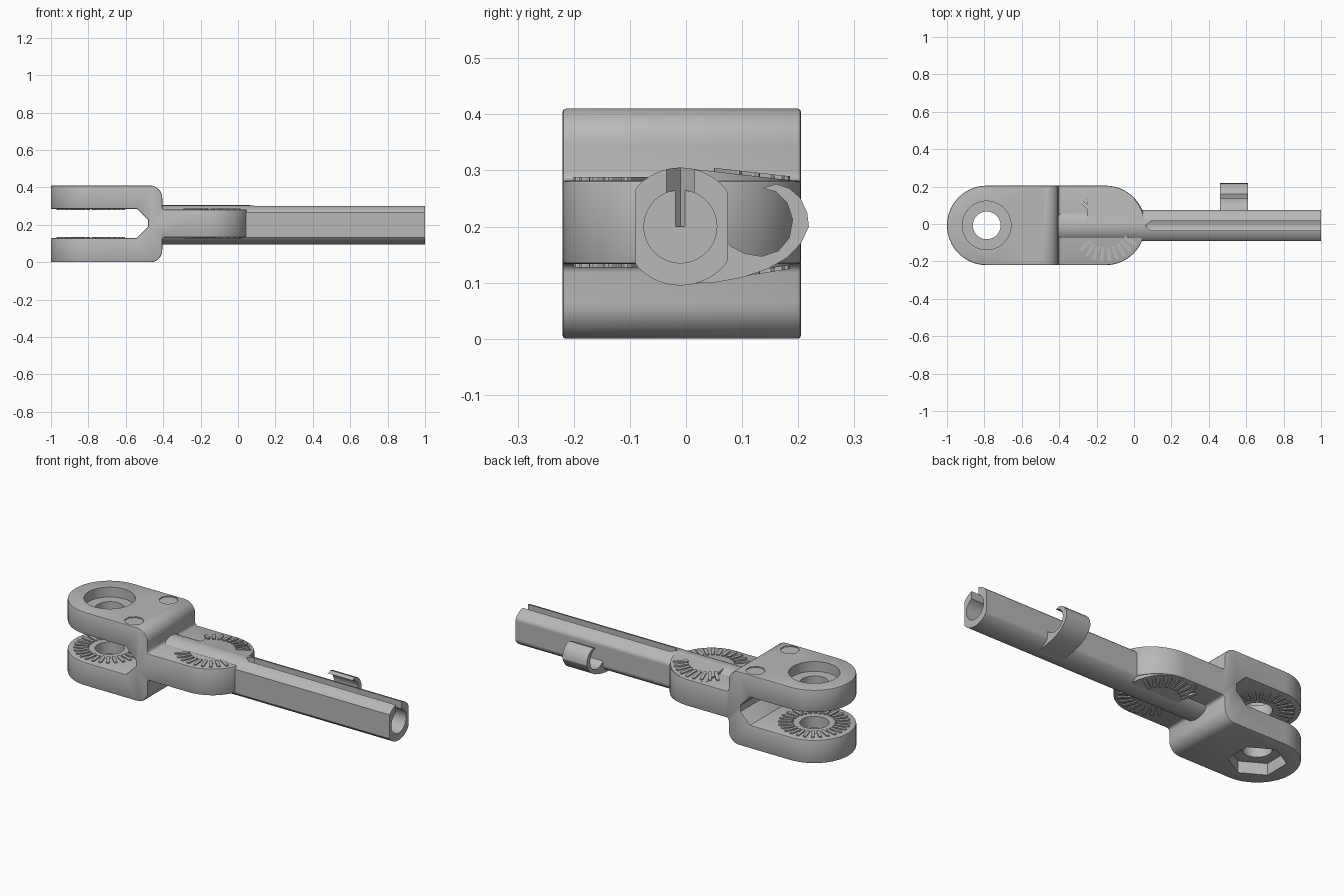
import bpy, bmesh, math
from math import cos, sin, pi, radians

if "Cube" in bpy.data.objects:
    bpy.data.objects.remove(bpy.data.objects["Cube"], do_unlink=True)

grey = bpy.data.materials.new("plain grey")
grey.use_nodes = True
grey.diffuse_color = (0.48, 0.48, 0.48, 1)
grey.node_tree.nodes["Principled BSDF"].inputs["Base Color"].default_value = grey.diffuse_color

MID_Y = -0.0075          # centre line of the fork and tongue
EYE_X, PIVOT_X = -0.7875, -0.1525
RADIUS = 0.2125
ROD_Y, ROD_Z = -0.01, 0.2


def arc(cx, cy, r, a0, a1, n):
    """Points on an arc, angles in degrees."""
    return [(cx + r * cos(radians(a0 + (a1 - a0) * i / n)),
             cy + r * sin(radians(a0 + (a1 - a0) * i / n))) for i in range(n + 1)]


def circle(cx, cy, r, n, start=0):
    return arc(cx, cy, r, start, start + 360, n)[:-1]


def stadium(x0, x1, y, r, n):
    return arc(x0, y, r, 90, 270, n) + arc(x1, y, r, -90, 90, n)


def add_prism(bm, pts, lo, hi, axis):
    """Extrude a flat outline along one axis."""
    place = {"x": lambda p, h: (h, p[0], p[1]),
             "y": lambda p, h: (p[0], h, p[1]),
             "z": lambda p, h: (p[0], p[1], h)}[axis]
    base = [bm.verts.new(place(p, lo)) for p in pts]
    top = [bm.verts.new(place(p, hi)) for p in pts]
    bm.faces.new(base)
    bm.faces.new(top)
    for i in range(len(pts)):
        j = (i + 1) % len(pts)
        bm.faces.new((base[i], base[j], top[j], top[i]))
    return base + top


def finish(name, bm):
    bmesh.ops.recalc_face_normals(bm, faces=bm.faces)
    mesh = bpy.data.meshes.new(name)
    bm.to_mesh(mesh)
    bm.free()
    mesh.materials.append(grey)
    ob = bpy.data.objects.new(name, mesh)
    bpy.context.collection.objects.link(ob)
    return ob


def prism(name, pts, lo, hi, axis):
    bm = bmesh.new()
    add_prism(bm, pts, lo, hi, axis)
    return finish(name, bm)


def select(ob):
    bpy.ops.object.select_all(action="DESELECT")
    ob.select_set(True)
    bpy.context.view_layer.objects.active = ob


def apply(ob, mod):
    select(ob)
    bpy.ops.object.modifier_apply(modifier=mod.name)


def boolean(ob, cutter, operation="DIFFERENCE"):
    mod = ob.modifiers.new("cut", "BOOLEAN")
    mod.operation, mod.solver, mod.object = operation, "EXACT", cutter
    apply(ob, mod)
    bpy.data.objects.remove(cutter, do_unlink=True)


def bevel(ob, width):
    mod = ob.modifiers.new("soft edges", "BEVEL")
    mod.width, mod.segments, mod.limit_method = width, 2, "ANGLE"
    mod.angle_limit = radians(50)
    apply(ob, mod)


def smooth(ob):
    select(ob)
    bpy.ops.object.shade_smooth_by_angle(angle=radians(30))


# Fork and tongue: side profile crossed with the rounded plan
upper = [(-1, 0.285), (-0.54, 0.285), (-0.48, 0.225)]
lower = [(-0.48, 0.19), (-0.54, 0.13), (-1, 0.13), (-1, 0)]
side = upper + lower
side += arc(-0.47, 0.065, 0.065, -90, 0, 8)
side += arc(-0.39, 0.118, 0.015, 180, 90, 4)
side += [(0.1, 0.133), (0.1, 0.282)]
side += arc(-0.39, 0.297, 0.015, 270, 180, 4)
side += arc(-0.47, 0.345, 0.065, 0, 90, 8) + [(-1, 0.41)]
body = prism("fork_and_tongue", side, -0.4, 0.4, "y")
boolean(body, prism("plan", stadium(EYE_X, PIVOT_X, MID_Y, RADIUS, 32), -0.2, 0.6, "z"), "INTERSECT")
bevel(body, 0.006)

# Bolt hole, round head seat, hexagonal nut seat
boolean(body, prism("bolt_hole", circle(EYE_X, MID_Y, 0.074, 40), -0.1, 0.6, "z"))
boolean(body, prism("head_seat", circle(EYE_X, MID_Y, 0.13, 48), 0.355, 0.6, "z"))
boolean(body, prism("nut_seat", circle(EYE_X, MID_Y, 0.145, 6, 30), -0.1, 0.065, "z"))

# Shallow chamfered marks on the top of the fork
for s in (-1, 1):
    mark = circle(-0.53, MID_Y + s * 0.152, 0.05, 8, 22.5)
    boolean(body, prism("mark", mark, 0.405, 0.5, "z"))
smooth(body)

# Sloped shoulder that blends the rod into one side of the tongue
shoulder = prism("tongue_shoulder", [(0, 0.304), (0.2, 0.281), (0.2, 0.134), (0, 0.1)],
                 -0.25, 0.08, "x")
boolean(shoulder, prism("disc", circle(PIVOT_X, MID_Y, RADIUS - 0.004, 64), 0, 0.5, "z"), "INTERSECT")
smooth(shoulder)


def serration(name, cx, z, count, inner, outer, keep=lambda x, y: True, lift=lambda x, y: 0):
    """Ring of rounded radial ridges standing out of a flat face."""
    bm = bmesh.new()
    for i in range(count):
        a = 2 * pi * (i + 0.5) / count
        mid = (inner + outer) / 2
        if not keep(cx + mid * cos(a), MID_Y + mid * sin(a)):
            continue
        outline = [(cx + px * cos(a) - py * sin(a), MID_Y + px * sin(a) + py * cos(a))
                   for px, py in stadium(inner, outer, 0, 0.009, 4)]
        for v in add_prism(bm, outline, z - 0.006, z + 0.006, "z"):
            v.co.z += lift(v.co.x, v.co.y)
    return finish(name, bm)


def slope(drop):
    return lambda x, y: drop * (1 - y / 0.2) if y > 0 and x > -0.25 else 0


def beside_rod(x, y):
    return abs(y - MID_Y) > 0.075 and x > -0.28


serration("lower_fork_teeth", EYE_X, 0.13, 28, 0.115, 0.175)
serration("upper_fork_teeth", EYE_X, 0.285, 28, 0.115, 0.175)
serration("tongue_top_teeth", PIVOT_X, 0.282, 28, 0.125, 0.185, beside_rod, slope(0.022))
serration("tongue_bottom_teeth", PIVOT_X, 0.133, 28, 0.125, 0.185, beside_rod, slope(-0.033))

# Rod with flattened sides, an open bore and a slot along the top
section = [(min(max(y, -0.09), 0.075), z) for y, z in circle(ROD_Y, ROD_Z, 0.105, 64)]
rod = prism("rod", section, -0.43, 1, "x")
boolean(rod, prism("bore", circle(ROD_Y, ROD_Z, 0.065, 40), 0.07, 1.1, "x"))
slot = [(0.06, -0.01), (0.09, -0.035), (1.1, -0.035), (1.1, 0.015), (0.09, 0.015)]
boolean(rod, prism("slot", slot, 0.2, 0.5, "z"))
smooth(rod)

# Curved hook on the back of the rod
outer_edge = [(0, 0.098), (0.05, 0.1), (0.1, 0.109), (0.145, 0.124), (0.18, 0.144), (0.205, 0.17),
              (0.219, 0.2), (0.216, 0.225), (0.203, 0.252), (0.184, 0.268), (0.16, 0.276)]
inner_edge = [(0.137, 0.268), (0.16, 0.262), (0.18, 0.242), (0.19, 0.212), (0.184, 0.18),
              (0.165, 0.157), (0.135, 0.147), (0.105, 0.152), (0.08, 0.165), (0.068, 0.18),
              (0.05, 0.14), (0, 0.12)]
smooth(prism("hook", outer_edge + inner_edge, 0.46, 0.61, "x"))
